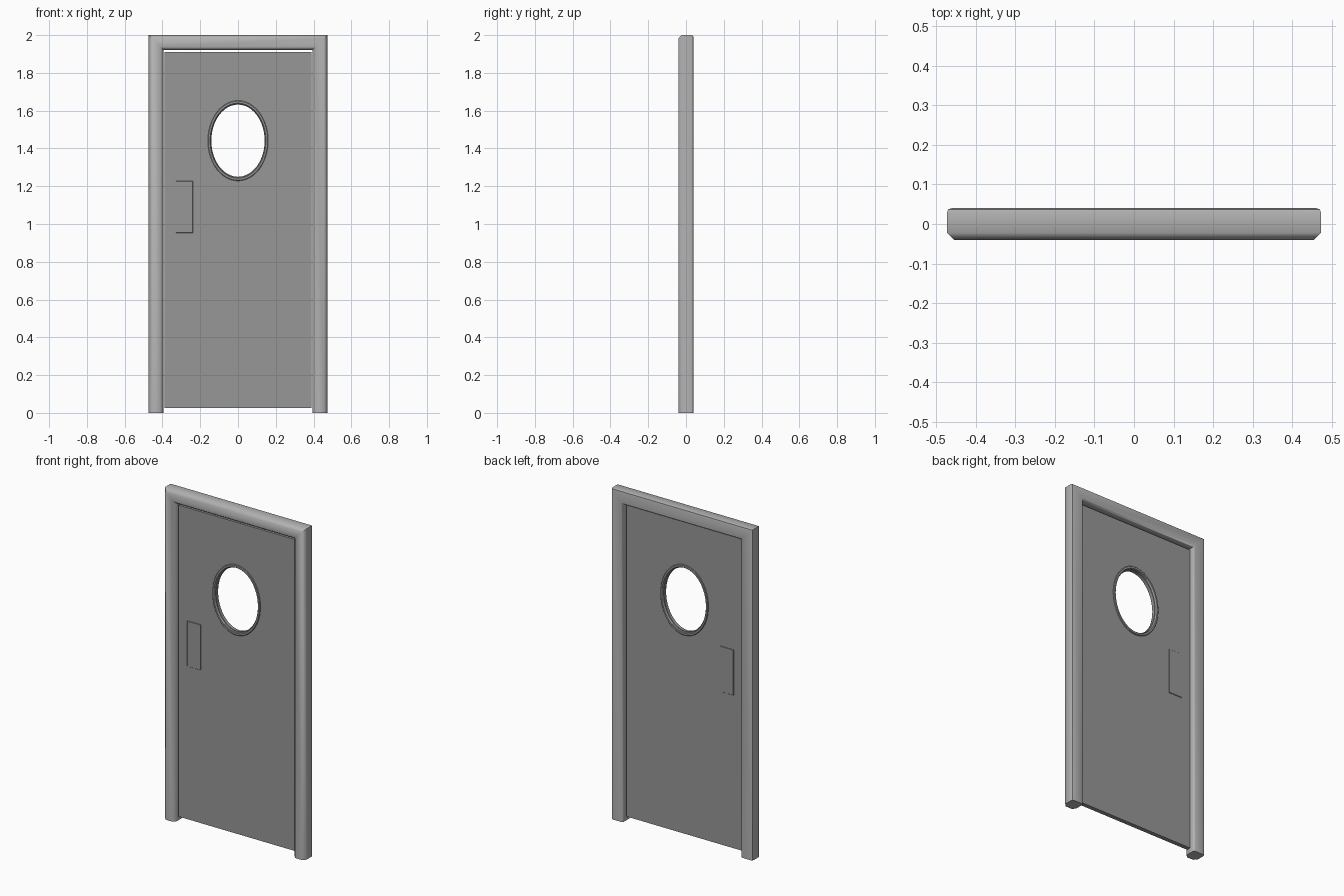
import bpy, bmesh, math

if "Cube" in bpy.data.objects:
    bpy.data.objects.remove(bpy.data.objects["Cube"])

INNER_X, INNER_TOP = 0.395, 1.922     # frame opening
WIN_Z, WIN_RX, WIN_RZ = 1.441, 0.141, 0.191
PANEL_Y = 0.013                       # half thickness of the door leaf


def grey(name, v):
    mat = bpy.data.materials.new(name)
    mat.diffuse_color = (v, v, v, 1)
    mat.use_nodes = True
    mat.node_tree.nodes["Principled BSDF"].inputs["Base Color"].default_value = mat.diffuse_color
    return mat


frame_paint = grey("frame_paint", 0.45)
leaf_paint = grey("leaf_paint", 0.31)


def smooth(ob, angle):
    bpy.ops.object.select_all(action='DESELECT')
    ob.select_set(True)
    bpy.context.view_layer.objects.active = ob
    bpy.ops.object.shade_smooth_by_angle(angle=math.radians(angle))


def finish(name, bm, mat, angle):
    bmesh.ops.recalc_face_normals(bm, faces=bm.faces)
    me = bpy.data.meshes.new(name)
    bm.to_mesh(me)
    bm.free()
    me.materials.append(mat)
    ob = bpy.data.objects.new(name, me)
    bpy.context.collection.objects.link(ob)
    smooth(ob, angle)


def loft(bm, rings, closed):
    rows = [[bm.verts.new(p) for p in r] for r in rings]
    n = len(rows[0])
    last = len(rows) if closed else len(rows) - 1
    for i in range(last):
        a, b = rows[i], rows[(i + 1) % len(rows)]
        for j in range(n):
            k = (j + 1) % n
            bm.faces.new((a[j], a[k], b[k], b[j]))
    return rows


# Door frame: one moulded profile (outward distance, y) mitred around the opening
profile = [(0, -.022), (.016, -.04), (.060, -.04), (.078, -.022), (.078, .028),
           (.075, .037), (.066, .04), (.010, .04), (.003, .037), (0, .028)]
bm = bmesh.new()
rings = []
for side, top in ((-1, False), (-1, True), (1, True), (1, False)):
    rings.append([(side * (INNER_X + d), y, INNER_TOP + d if top else 0)
                  for d, y in profile])
rows = loft(bm, rings, False)
bm.faces.new(rows[0])
bm.faces.new(rows[-1])
finish("door_frame", bm, frame_paint, 50)

# Door leaf: rectangle outline with an oval hole, extruded
curve = bpy.data.curves.new("door_leaf", 'CURVE')
curve.dimensions = '2D'
curve.fill_mode = 'BOTH'
curve.extrude = PANEL_Y
oval = [(math.cos(2 * math.pi * i / 48), math.sin(2 * math.pi * i / 48)) for i in range(48)]
outline = [(-.39, .027), (.389, .027), (.389, 1.91), (-.39, 1.91)]
hole = [(c * (WIN_RX + .008), WIN_Z + s * (WIN_RZ + .008)) for c, s in oval]
for pts in (outline, hole):
    sp = curve.splines.new('POLY')
    sp.points.add(len(pts) - 1)
    for p, (x, z) in zip(sp.points, pts):
        p.co = (x, z, 0, 1)
    sp.use_cyclic_u = True
curve.materials.append(leaf_paint)
leaf = bpy.data.objects.new("door_leaf", curve)
bpy.context.collection.objects.link(leaf)
leaf.rotation_euler.x = math.pi / 2
bpy.ops.object.select_all(action='DESELECT')
bpy.context.view_layer.objects.active = leaf
leaf.select_set(True)
bpy.ops.object.convert(target='MESH')
smooth(bpy.context.object, 30)

# Window rim: stepped section (offset from the opening, y) swept around the oval
half = [(.019, .011), (.019, .017), (.016, .020), (.007, .020), (.004, .017),
        (.003, .008), (0, .008)]
section = half + [(o, -y) for o, y in reversed(half)]
bm = bmesh.new()
loft(bm, [[(c * (WIN_RX + o), y, WIN_Z + s * (WIN_RZ + o * 1.15)) for o, y in section]
          for c, s in oval], True)
finish("window_rim", bm, leaf_paint, 40)

# Push plates with chamfered edges on both faces
for name, side in (("push_plate_front", -1), ("push_plate_back", 1)):
    bm = bmesh.new()
    bmesh.ops.create_cube(bm, size=1)
    bmesh.ops.scale(bm, vec=(.09, .006, .275), verts=bm.verts)
    bmesh.ops.bevel(bm, geom=bm.edges[:], offset=.0015, segments=1, affect='EDGES')
    bmesh.ops.translate(bm, vec=(-.284, side * (PANEL_Y + .001), 1.09), verts=bm.verts)
    finish(name, bm, leaf_paint, 30)
